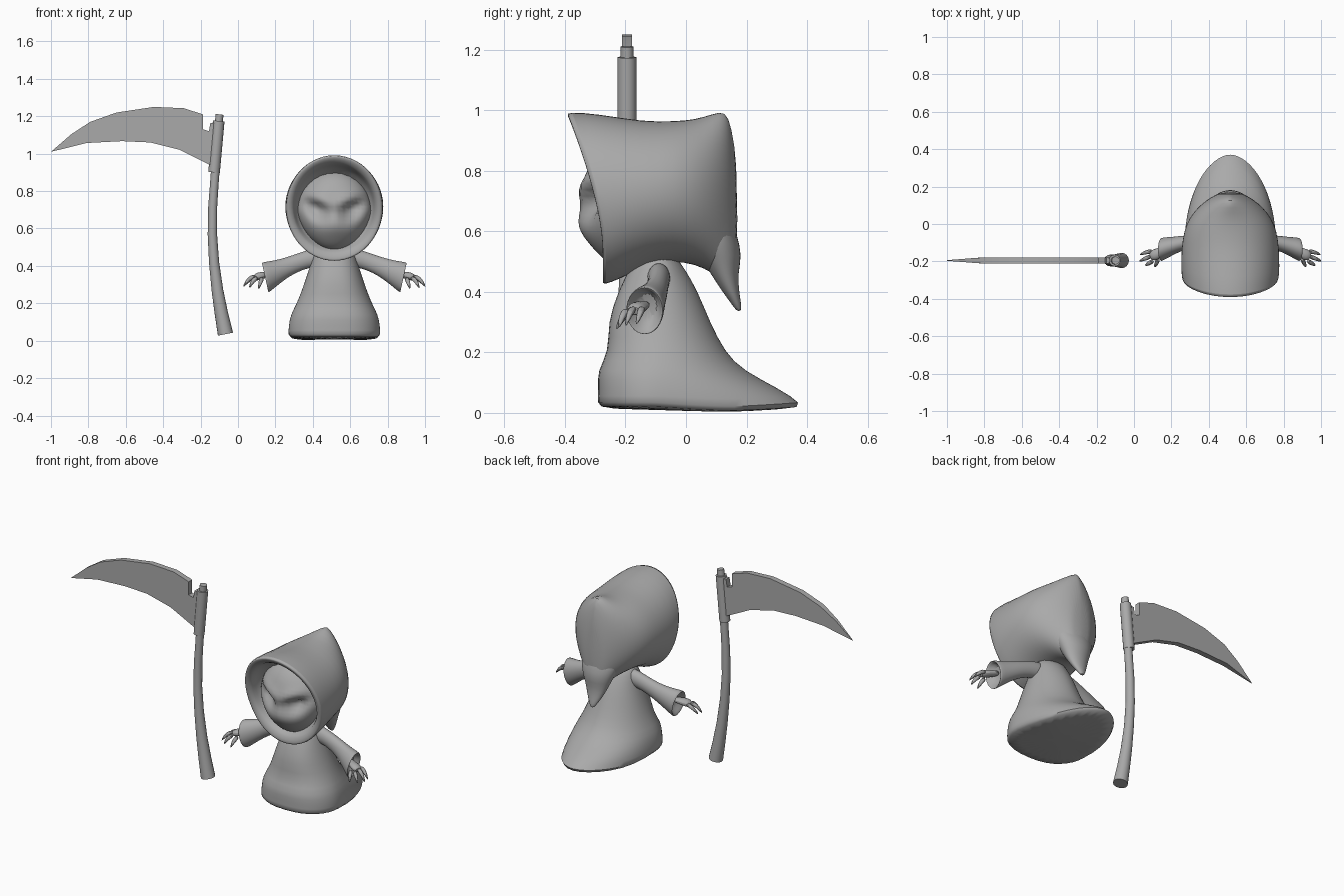
import bpy, bmesh, math
from mathutils import Vector

CX = 0.515  # centre line of the figure
cloth = bpy.data.materials.new("plain grey")
cloth.diffuse_color = (0.4, 0.4, 0.4, 1)
SEG = 24


def finish(name, bm, subdiv=0, angle=40):
    bmesh.ops.recalc_face_normals(bm, faces=bm.faces)
    me = bpy.data.meshes.new(name)
    bm.to_mesh(me)
    bm.free()
    me.materials.append(cloth)
    for p in me.polygons:
        p.use_smooth = True
    me.set_sharp_from_angle(angle=math.radians(angle))
    ob = bpy.data.objects.new(name, me)
    bpy.context.collection.objects.link(ob)
    if subdiv:
        m = ob.modifiers.new("smooth", 'SUBSURF')
        m.levels = m.render_levels = subdiv
    return ob


def loft(name, rings, subdiv=0, angle=40, cap_start=True):
    """Skin closed rings of points and cap the ends."""
    bm = bmesh.new()
    vs = [[bm.verts.new(p) for p in r] for r in rings]
    n = len(vs[0])
    for a, b in zip(vs, vs[1:]):
        for i in range(n):
            j = (i + 1) % n
            bm.faces.new((a[i], a[j], b[j], b[i]))
    if cap_start:
        bm.faces.new(vs[0][::-1])
    bm.faces.new(vs[-1])
    return finish(name, bm, subdiv, angle)


def angles(n=SEG):
    return [2 * math.pi * i / n for i in range(n)]


def tube(name, stations, n=12, subdiv=0, tall=1.0, angle=40):
    """Tube through (x, y, z, radius); rings face along the path."""
    pts = [Vector(s[:3]) for s in stations]
    rings = []
    for i, s in enumerate(stations):
        d = (pts[min(i + 1, len(pts) - 1)] - pts[max(i - 1, 0)]).normalized()
        side = d.cross(Vector((0, 1, 0))).normalized()
        other = d.cross(side)
        rings.append([pts[i] + side * math.cos(a) * s[3] * tall
                      + other * math.sin(a) * s[3] for a in angles(n)])
    return loft(name, rings, subdiv, angle)


# Robe: z, half width, front y, back y, widest y
robe = [(0.01, 0.235, -0.28, 0.37, -0.10), (0.03, 0.248, -0.295, 0.39, -0.10),
        (0.08, 0.245, -0.29, 0.31, -0.10), (0.14, 0.235, -0.295, 0.19, -0.10),
        (0.20, 0.20, -0.255, 0.13, -0.09), (0.30, 0.163, -0.26, 0.08, -0.09),
        (0.40, 0.13, -0.225, 0.04, -0.09), (0.47, 0.11, -0.19, 0.0, -0.09),
        (0.53, 0.085, -0.16, -0.04, -0.09)]
rings = []
for k, (z, w, f, b, yc) in enumerate(robe):
    r = []
    for a in angles(32):
        c, s = math.cos(a), math.sin(a)
        y = yc + s * (b - yc if s > 0 else yc - f)
        x = math.copysign(abs(c) ** (0.8 if s < 0 else 1.1), c) * w
        dip = 0.02 * (1 - min(1, abs(y - 0.15) / 0.25)) if k < 2 else 0
        r.append((CX + x, y, max(0.0, z - dip)))
    rings.append(r)
loft("robe", rings, 1, 60)


# Hood: y, low z, high z, half width, pointedness, forward lean of the rim
def hood_ring(y, lo, hi, w, p, lean):
    out = []
    for a in angles(28):
        s, c = math.sin(a), math.cos(a)
        z = (lo + hi) / 2 + c * (hi - lo) / 2
        x = math.copysign(abs(s) ** p, s) * w
        off = -0.115 * max(0, (z - 0.55) / 0.43) ** 1.5
        out.append((CX + x, y + lean * off, z))
    return out


hood = [(-0.17, 0.52, 0.91, 0.19, 1, 0.3), (-0.25, 0.485, 0.94, 0.215, 1, 0.9),
        (-0.268, 0.465, 0.955, 0.222, 1, 1), (-0.277, 0.43, 0.985, 0.25, 1, 1),
        (-0.272, 0.42, 0.997, 0.26, 1, 1), (-0.22, 0.44, 0.99, 0.265, 1, 0.6),
        (-0.13, 0.485, 0.963, 0.263, 0.95, 0.1), (-0.04, 0.50, 0.965, 0.25, 0.95, 0),
        (0.03, 0.49, 0.97, 0.222, 1.05, 0), (0.09, 0.46, 0.99, 0.175, 1.25, 0),
        (0.13, 0.43, 1.0, 0.125, 1.5, 0), (0.15, 0.42, 0.95, 0.09, 1.4, 0),
        (0.17, 0.46, 0.82, 0.05, 1.2, 0)]
loft("hood", [hood_ring(*h) for h in hood], 1, 60)

# Hanging tail at the back of the hood: z, front y, back y, half width
tail = [(0.66, 0.0, 0.15, 0.13), (0.58, 0.01, 0.172, 0.125), (0.52, 0.045, 0.187, 0.10),
        (0.46, 0.08, 0.172, 0.075), (0.40, 0.12, 0.176, 0.05), (0.36, 0.15, 0.183, 0.026),
        (0.335, 0.168, 0.183, 0.01)]
loft("hood_tail", [[(CX + w * math.cos(a), (f + b) / 2 + (b - f) / 2 * math.sin(a), z)
                    for a in angles(16)] for z, f, b, w in tail], 1, 60)

# Face: rounded mask with slanted eye hollows, a brow and a muzzle
bm = bmesh.new()
bmesh.ops.create_uvsphere(bm, u_segments=48, v_segments=32, radius=1)
for v in bm.verts:
    x, y, z = v.co.x * 0.2, v.co.y * 0.15, v.co.z * 0.215
    if y < 0:
        ax = abs(x)
        u, t = ax - 0.095, z - 0.015 - 0.35 * (ax - 0.095)
        eye = math.exp(-(u / 0.055) ** 2 - (t / (0.03 if t > 0 else 0.06)) ** 2)
        brow = math.exp(-((ax - 0.06) / 0.09) ** 2 - ((t - 0.055) / 0.035) ** 2)
        muzzle = math.exp(-(ax / 0.10) ** 2 - ((z + 0.08) / 0.06) ** 2)
        y += 0.06 * eye - 0.015 * brow - 0.02 * muzzle
    v.co = (CX + x * (1 - 0.18 * max(0, -z / 0.215)), y - 0.195, z + 0.695)
finish("face", bm, 0, 80)

# Sleeves and hands, mirrored about the figure's centre line
sleeve = [(0.05, -0.09, 0.45, 0.055), (0.12, -0.09, 0.442, 0.048), (0.18, -0.092, 0.424, 0.045),
          (0.25, -0.10, 0.395, 0.05), (0.31, -0.118, 0.365, 0.064), (0.365, -0.135, 0.34, 0.082),
          (0.372, -0.138, 0.336, 0.08), (0.365, -0.136, 0.34, 0.068), (0.33, -0.125, 0.357, 0.045)]
palm = [(0.33, -0.13, 0.36, 0.02), (0.37, -0.15, 0.352, 0.026),
        (0.405, -0.165, 0.345, 0.034), (0.43, -0.175, 0.335, 0.024)]
fingers = [((0.415, -0.145, 0.345), (0.45, -0.15, 0.335), (0.485, -0.165, 0.29)),
           ((0.42, -0.172, 0.345), (0.458, -0.185, 0.335), (0.488, -0.20, 0.285)),
           ((0.41, -0.195, 0.34), (0.438, -0.212, 0.32), (0.455, -0.222, 0.28)),
           ((0.385, -0.185, 0.335), (0.395, -0.212, 0.315), (0.405, -0.23, 0.275))]
for side, sx in (("left", -1), ("right", 1)):
    def m(p):
        return (CX + sx * p[0],) + tuple(p[1:])
    rings = []
    for x, y, z, r in sleeve:
        # cuff leans so that its lower edge sits closer to the body
        rings.append([m((x + 0.22 * r * math.cos(a), y + 0.78 * r * math.sin(a),
                         z + r * math.cos(a))) for a in angles(16)])
    loft(side + "_sleeve", rings, 1, 60)
    tube(side + "_palm", [m(p) for p in palm], 10, 1, 0.7)
    for i, f in enumerate(fingers):
        tube(f"{side}_finger_{i + 1}", [m(p) + (r,) for p, r in zip(f, (0.014, 0.013, 0.004))], 8, 1)

# Scythe handle, collar and end knob
SY = -0.195
handle = [(-0.067, 0.035, 0.041), (-0.088, 0.14, 0.036), (-0.11, 0.27, 0.031),
          (-0.128, 0.42, 0.027), (-0.137, 0.57, 0.025), (-0.135, 0.72, 0.024),
          (-0.128, 0.82, 0.023), (-0.12, 0.93, 0.023)]
tube("scythe_handle", [(x, SY, z, r) for x, z, r in handle], 16)
tube("scythe_collar", [(-0.128, SY, 0.90, 0.031), (-0.103, SY, 1.175, 0.031)], 16)
tube("scythe_knob", [(-0.104, SY, 1.16, 0.021), (-0.098, SY, 1.21, 0.021)], 16)

# Scythe blade: flat outline with a notch, thinning to the tip
outline = [(-1.0, 1.01), (-0.89, 1.105), (-0.79, 1.17), (-0.65, 1.22), (-0.45, 1.25),
           (-0.29, 1.243), (-0.187, 1.21), (-0.187, 1.13), (-0.155, 1.12), (-0.148, 1.165),
           (-0.11, 1.165), (-0.13, 0.93), (-0.2, 0.965), (-0.31, 1.02), (-0.47, 1.06),
           (-0.62, 1.067), (-0.81, 1.057)]
loft("scythe_blade", [[(x, SY + s * 0.017 * min(1, 0.1 + (x + 1) / 0.22), z) for x, z in outline]
                      for s in (-1, 1)], 0, 20)
